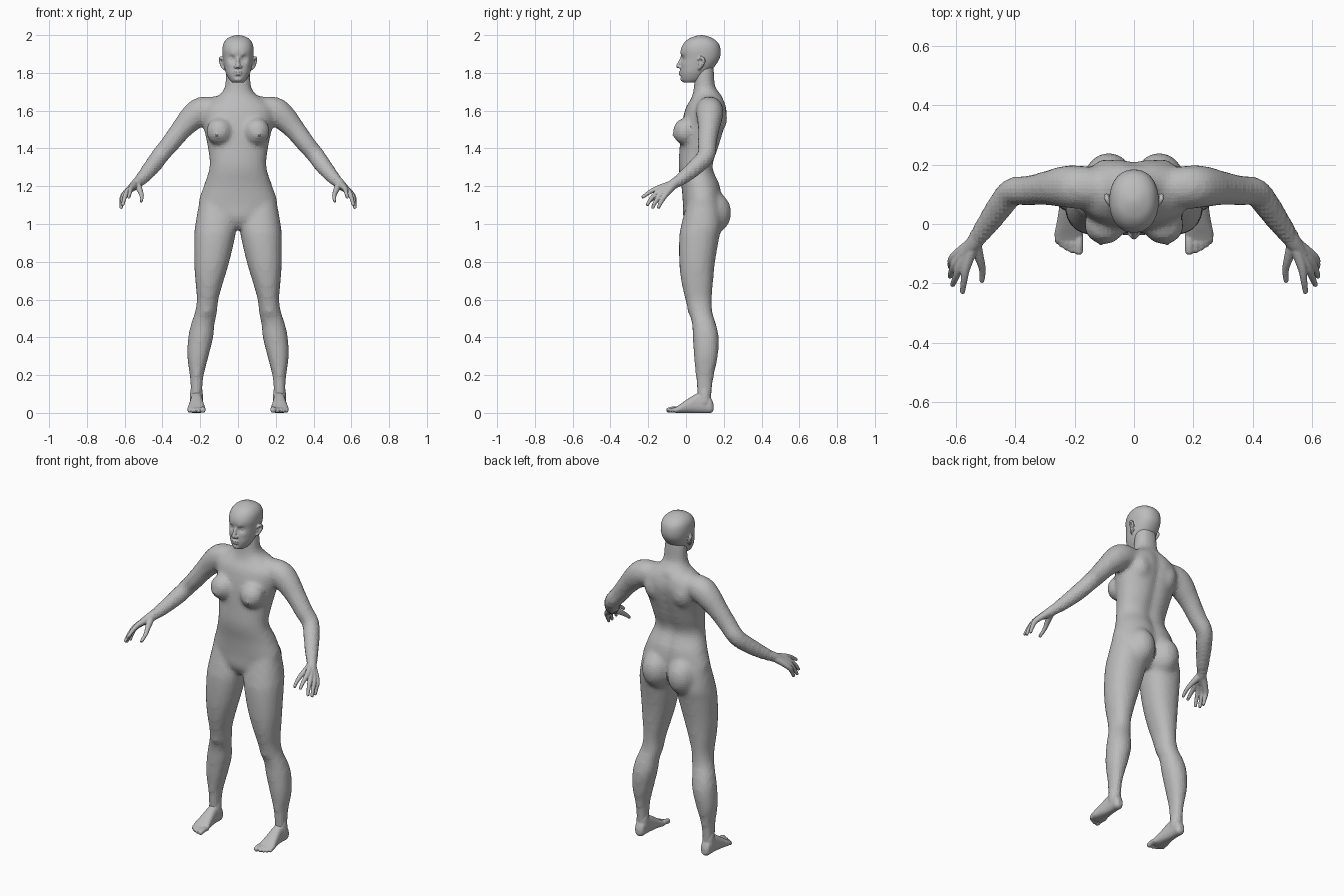
import bpy, bmesh, math
from mathutils import Vector, Matrix

if "Cube" in bpy.data.objects:
    bpy.data.objects.remove(bpy.data.objects["Cube"])

skin = bpy.data.materials.new("plain grey")
skin.use_nodes = True
GREY = (0.5, 0.5, 0.5, 1)
skin.diffuse_color = GREY
skin.node_tree.nodes["Principled BSDF"].inputs["Base Color"].default_value = GREY


def refine(rows, steps=5):
    """Catmull-Rom interpolation of rows of numbers."""
    out = []
    last = len(rows) - 1
    for i in range(last):
        quad = [rows[max(i - 1, 0)], rows[i], rows[i + 1], rows[min(i + 2, last)]]
        for k in range(steps):
            t = k / steps
            out.append([b + 0.5 * t * (c - a + t * (2 * a - 5 * b + 4 * c - d
                        + t * (3 * (b - c) + d - a))) for a, b, c, d in zip(*quad)])
    return out + [list(rows[last])]


def bridge(bm, rings):
    """Closed surface through a list of rings."""
    loops = [[bm.verts.new(p) for p in ring] for ring in rings]
    n = len(loops[0])
    for a, b in zip(loops, loops[1:]):
        for i in range(n):
            j = (i + 1) % n
            bm.faces.new((a[i], a[j], b[j], b[i]))
    bm.faces.new(loops[0])
    bm.faces.new(loops[-1])
    return [v for loop in loops for v in loop]


def loft(bm, rows, axis="z", power=2.2, sides=40):
    """Rows of (position, x min, x max, depth min, depth max)."""
    rings = []
    for t, x0, x1, d0, d1 in refine(rows):
        ring = []
        for i in range(sides):
            a = math.tau * i / sides
            c, s = math.cos(a), math.sin(a)
            x = (x0 + x1) / 2 + (x1 - x0) / 2 * math.copysign(abs(c) ** (2 / power), c)
            d = (d0 + d1) / 2 + (d1 - d0) / 2 * math.copysign(abs(s) ** (2 / power), s)
            ring.append((x, d, t) if axis == "z" else (x, t, d))
        rings.append(ring)
    return bridge(bm, rings)


def ball(bm, centre, radii):
    m = Matrix.Translation(centre) @ Matrix.Diagonal((*radii, 1))
    bmesh.ops.create_uvsphere(bm, u_segments=24, v_segments=16, radius=1, matrix=m)


def tube(bm, path, sides=20):
    """Round limb along points of (x, y, z, radius) with round ends."""
    pts = refine(path)
    pos = [Vector(p[:3]) for p in pts]
    u = Vector((0.3, 1, 0.2))
    rings = []
    for i, p in enumerate(pos):
        t = (pos[min(i + 1, len(pos) - 1)] - pos[max(i - 1, 0)]).normalized()
        u = (u - t * u.dot(t)).normalized()
        w = t.cross(u)
        angles = [math.tau * k / sides for k in range(sides)]
        rings.append([p + pts[i][3] * (u * math.cos(a) + w * math.sin(a)) for a in angles])
    bridge(bm, rings)
    for end in (path[0], path[-1]):
        ball(bm, end[:3], [end[3]] * 3)


def push(verts, centre, radius, move):
    """Soft dent or bulge, on both sides."""
    for side in (1, -1):
        c = Vector((centre[0] * side, *centre[1:]))
        for v in verts:
            v.co += Vector(move) * math.exp(-((v.co - c).length / radius) ** 2)


def mirror(bm):
    copy = bmesh.ops.duplicate(bm, geom=bm.verts[:] + bm.edges[:] + bm.faces[:])["geom"]
    for v in copy:
        if isinstance(v, bmesh.types.BMVert):
            v.co.x *= -1


def fuse(name, bm, voxel, rounds, swell):
    """Blend the overlapping forms into one surface."""
    bmesh.ops.recalc_face_normals(bm, faces=bm.faces[:])
    mesh = bpy.data.meshes.new(name)
    bm.to_mesh(mesh)
    mesh.materials.append(skin)
    obj = bpy.data.objects.new(name, mesh)
    bpy.context.collection.objects.link(obj)
    remesh = obj.modifiers.new("fuse", "REMESH")
    remesh.mode = "VOXEL"
    remesh.voxel_size = voxel
    soften = obj.modifiers.new("soften", "SMOOTH")
    soften.factor = 0.5
    soften.iterations = rounds
    grow = obj.modifiers.new("restore_volume", "DISPLACE")
    grow.mid_level = 0
    grow.strength = swell


# Body: legs, arms and chest forms on one side, mirrored, then the trunk
bm = bmesh.new()
loft(bm, [(1.12, .03, .2, .01, .17), (1.0, .012, .222, -.02, .185),
          (.93, .02, .228, -.032, .172), (.8, .05, .228, -.032, .15),
          (.7, .08, .222, -.022, .14), (.6, .108, .214, 0, .133),
          (.53, .115, .225, .02, .137), (.47, .128, .245, .036, .155),
          (.4, .135, .26, .04, .17), (.3, .16, .265, .045, .165),
          (.2, .185, .252, .055, .145), (.12, .193, .247, .06, .135),
          (.05, .195, .245, .065, .13)])
ball(bm, (.165, .04, .55), (.035, .03, .04))
tube(bm, [(.1, .12, 1.61, .06), (.19, .125, 1.6, .07), (.24, .125, 1.565, .066),
          (.3, .12, 1.5, .053), (.36, .112, 1.425, .047), (.41, .108, 1.365, .044),
          (.45, .06, 1.31, .042), (.5, -.01, 1.25, .034), (.537, -.06, 1.214, .026)])
ball(bm, (.1, -.005, 1.49), (.065, .06, .068))
ball(bm, (.108, -.06, 1.475), (.012, .012, .012))
ball(bm, (.085, .125, 1.06), (.088, .112, .115))
ball(bm, (.09, .16, 1.56), (.06, .055, .08))
mirror(bm)
trunk_rows = [(.98, .06, .02, .15), (1.03, .15, -.01, .18), (1.1, .205, -.012, .19),
              (1.2, .178, -.02, .18), (1.3, .147, -.035, .142), (1.4, .155, -.03, .17),
              (1.5, .175, -.022, .2), (1.57, .188, -.01, .215), (1.62, .18, .005, .213),
              (1.66, .13, .03, .198), (1.69, .085, .04, .175), (1.73, .066, .046, .15),
              (1.8, .06, .05, .145), (1.86, .05, .06, .14)]
trunk = loft(bm, [(z, -w, w, f, b) for z, w, f, b in trunk_rows])
for v in trunk:  # spine hollow
    if v.co.y > .1 and v.co.z < 1.66:
        v.co.y -= .014 * math.exp(-(v.co.x / .03) ** 2)
fuse("body", bm, .014, 8, .004)

# Head with face
bm = bmesh.new()
head_rows = [(1.75, .03, -.012, .05), (1.765, .045, -.023, .085), (1.8, .063, -.029, .12),
             (1.84, .073, -.027, .155), (1.88, .079, -.025, .178), (1.92, .082, -.027, .182),
             (1.955, .076, -.012, .172), (1.98, .058, .015, .145), (1.994, .03, .05, .11),
             (1.999, .008, .075, .085)]
head = loft(bm, [(z, -w, w, f, b) for z, w, f, b in head_rows], sides=72)
push(head, (.031, -.018, 1.876), .017, (0, .013, 0))
push(head, (.028, -.022, 1.895), .014, (0, -.005, 0))
push(head, (.045, 0, 1.845), .016, (0, -.004, 0))
tube(bm, [(0, -.018, 1.887, .008), (0, -.03, 1.86, .009), (0, -.041, 1.836, .011)])
ball(bm, (0, -.026, 1.804), (.023, .012, .005))
ball(bm, (0, -.025, 1.792), (.019, .012, .006))
ball(bm, (0, -.016, 1.768), (.022, .013, .014))
for s in (1, -1):
    ball(bm, (s * .031, 0, 1.876), (.013, .012, .01))
    ball(bm, (s * .012, -.033, 1.832), (.009, .009, .008))
    # Ears
    tube(bm, [(s * .074, .07, 1.822, .007), (s * .084, .082, 1.836, .008),
              (s * .092, .095, 1.862, .008), (s * .092, .085, 1.88, .008),
              (s * .082, .068, 1.872, .007)])
    ball(bm, (s * .078, .08, 1.854), (.008, .014, .026))
fuse("head", bm, .0045, 4, .001)

# Hands: each finger runs from the wrist through its knuckle to the tip
fingers = {
    "thumb": [(.52, -.115, 1.18), (.51, -.155, 1.15), (.512, -.19, 1.122)],
    "index": [(.565, -.145, 1.19), (.572, -.19, 1.17), (.577, -.228, 1.143)],
    "middle": [(.583, -.14, 1.175), (.6, -.18, 1.14), (.61, -.204, 1.103)],
    "ring": [(.597, -.128, 1.162), (.613, -.16, 1.12), (.619, -.176, 1.088)],
    "little": [(.605, -.11, 1.153), (.616, -.133, 1.115), (.618, -.145, 1.088)],
}
toes = [(.186, -.09, .014), (.209, -.088, .01), (.227, -.08, .0095),
        (.243, -.07, .009), (.257, -.058, .009)]
for side, label in ((1, "left"), (-1, "right")):
    bm = bmesh.new()
    for joints in fingers.values():
        rows = [(.537, -.06, 1.214, .021)]
        rows += [(*p, r) for p, r in zip(joints, (.0145, .0105, .008))]
        tube(bm, rows)
    tube(bm, [(.522, -.04, 1.229, .027), (.541, -.068, 1.21, .026), (.565, -.1, 1.19, .02)])
    bmesh.ops.scale(bm, vec=(side, 1, 1), verts=bm.verts[:])
    fuse(label + "_hand", bm, .004, 3, .001)

    # Feet with toes
    bm = bmesh.new()
    loft(bm, [(.145, .208, .234, .012, .045), (.13, .193, .247, 0, .08),
              (.095, .19, .249, 0, .108), (.055, .187, .251, 0, .1),
              (0, .18, .26, 0, .066), (-.035, .173, .267, 0, .042),
              (-.062, .178, .262, .002, .025)], axis="y", power=2.5)
    tube(bm, [(.22, .098, .06, .034), (.22, .098, .1, .033), (.22, .098, .14, .028)])
    for x, y, r in toes:
        tube(bm, [(x, -.035, .018, r), (x, (y - .035) / 2, .02, r), (x, y, r + .001, r)])
    bmesh.ops.scale(bm, vec=(side, 1, 1), verts=bm.verts[:])
    fuse(label + "_foot", bm, .005, 3, .001)
